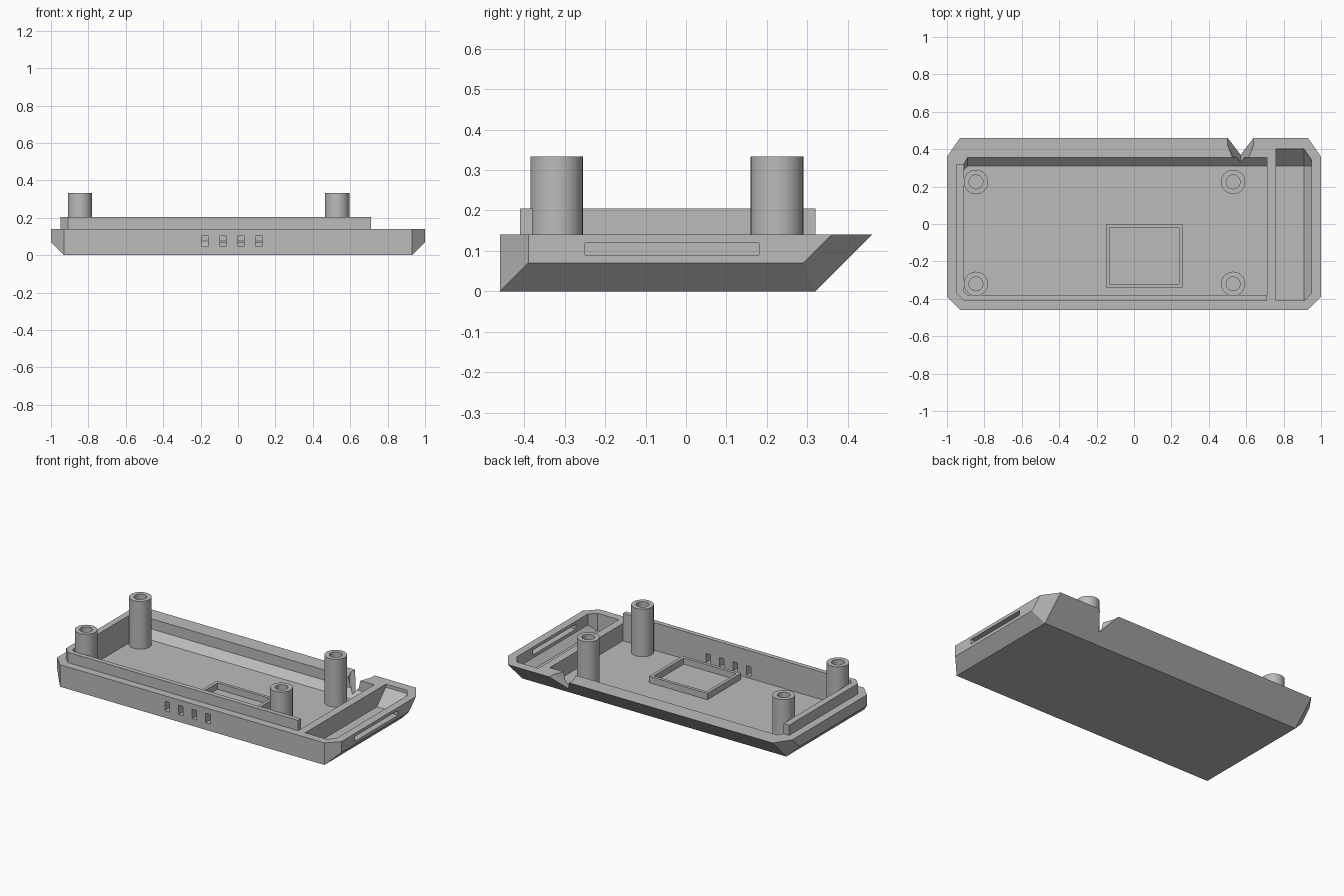
import bpy, bmesh, math
from mathutils import Vector

cube = bpy.data.objects.get("Cube")
if cube:
    bpy.data.objects.remove(cube, do_unlink=True)

GREY = (0.5, 0.5, 0.5, 1)
mat = bpy.data.materials.new("plain grey plastic")
mat.use_nodes = True
mat.diffuse_color = GREY
mat.node_tree.nodes["Principled BSDF"].inputs["Base Color"].default_value = GREY

FLOOR, RIM, LIP, POST = 0.03, 0.14, 0.205, 0.333


def finish(name, bm):
    bmesh.ops.recalc_face_normals(bm, faces=bm.faces[:])
    mesh = bpy.data.meshes.new(name)
    bm.to_mesh(mesh)
    bm.free()
    mesh.materials.append(mat)
    obj = bpy.data.objects.new(name, mesh)
    bpy.context.collection.objects.link(obj)
    return obj


def hull(name, points):
    bm = bmesh.new()
    for p in points:
        bm.verts.new(p)
    bmesh.ops.convex_hull(bm, input=bm.verts[:])
    loose = [v for v in bm.verts if not v.link_faces]
    bmesh.ops.delete(bm, geom=loose, context='VERTS')
    bmesh.ops.dissolve_limit(bm, angle_limit=0.01, verts=bm.verts[:], edges=bm.edges[:])
    return finish(name, bm)


def box(name, x, y, z):
    return hull(name, [(a, b, c) for a in x for b in y for c in z])


def prism(name, outline, low, high):
    bm = bmesh.new()
    face = bm.faces.new([bm.verts.new((x, y, low)) for x, y in outline])
    ext = bmesh.ops.extrude_face_region(bm, geom=[face])["geom"]
    tops = [g for g in ext if isinstance(g, bmesh.types.BMVert)]
    bmesh.ops.translate(bm, verts=tops, vec=(0, 0, high - low))
    return finish(name, bm)


def cut(target, cutter):
    cutter.hide_render = True
    cutter.hide_viewport = True
    mod = target.modifiers.new("cut", 'BOOLEAN')
    mod.operation = 'DIFFERENCE'
    mod.solver = 'EXACT'
    mod.object = cutter


# Tray with a sloped back and clipped corners
shell = []
for s in (-1, 1):
    shell += [(s * 0.93, y, z) for y, z in ((-0.46, 0), (-0.46, RIM), (0.32, 0), (0.46, RIM))]
    shell += [(s, y, z) for y, z in ((-0.39, 0.07), (-0.39, RIM), (0.29, 0.07), (0.36, RIM))]
tray = hull("tray", shell)

# Main cavity
main_side = ((-0.38, FLOOR), (0.31, FLOOR), (0.355, 0.075), (0.355, 0.3), (-0.38, 0.3))
left_side = ((-0.36, FLOOR), (0.29, FLOOR), (0.32, 0.075), (0.32, 0.3), (-0.36, 0.3))
cavity = [(x, y, z) for x in (-0.89, 0.71) for y, z in main_side]
cavity += [(-0.91, y, z) for y, z in left_side]
cut(tray, hull("main_cavity_cutter", cavity))

# End compartment behind the divider
end_side = ((-0.41, FLOOR), (0.31, FLOOR), (0.4, 0.12), (0.4, 0.3), (-0.41, 0.3))
outer_side = ((-0.37, 0.07), (0.31, 0.07), (0.34, 0.12), (0.34, 0.3), (-0.37, 0.3))
pocket = [(x, y, z) for x in (0.76, 0.91) for y, z in end_side]
pocket += [(0.95, y, z) for y, z in outer_side]
cut(tray, hull("end_pocket_cutter", pocket))

# Slot in the end wall and four vents in the front wall
cut(tray, box("end_slot_cutter", (0.93, 1.1), (-0.25, 0.18), (0.09, 0.12)))
for i in range(4):
    x = -0.177 + i * 0.096
    cut(tray, box("vent_cutter", (x - 0.016, x + 0.016), (-0.6, -0.3), (0.045, 0.105)))

# Tapered cable notch in the back rim
notch = []
for y, half in ((0.5, 0.115), (0.3, 0.035)):
    notch += [(0.57, y, 0.05), (0.57 - half, y, 0.2), (0.57 + half, y, 0.2)]
cut(tray, hull("cable_notch_cutter", notch))

# Raised lip along the front and left edges
prism("lip", [(0.71, -0.41), (0.71, -0.38), (-0.89, -0.38), (-0.91, -0.36), (-0.91, 0.32),
              (-0.95, 0.32), (-0.95, -0.37), (-0.91, -0.41)], RIM, LIP)

# Square frame on the floor
frame = box("floor_frame", (-0.15, 0.26), (-0.34, 0), (FLOOR, 0.07))
cut(frame, box("frame_cutter", (-0.13, 0.24), (-0.32, -0.02), (0, 0.2)))


# Hollow screw posts
def post(name, x, y):
    bm = bmesh.new()
    profile = ((0.037, FLOOR), (0.065, FLOOR), (0.065, POST), (0.037, POST))
    verts = [bm.verts.new((x + r, y, z)) for r, z in profile]
    edges = [bm.edges.new((verts[i], verts[(i + 1) % 4])) for i in range(4)]
    bmesh.ops.spin(bm, geom=verts + edges, cent=Vector((x, y, 0)), axis=(0, 0, 1),
                   angle=math.tau, steps=40, use_merge=True)
    bmesh.ops.remove_doubles(bm, verts=bm.verts[:], dist=0.0001)
    obj = finish(name, bm)
    bpy.ops.object.select_all(action='DESELECT')
    obj.select_set(True)
    bpy.context.view_layer.objects.active = obj
    bpy.ops.object.shade_smooth_by_angle(angle=math.radians(30))


for side, x in (("left", -0.845), ("right", 0.53)):
    for end, y in (("front", -0.32), ("back", 0.225)):
        post(f"{end}_{side}_post", x, y)
